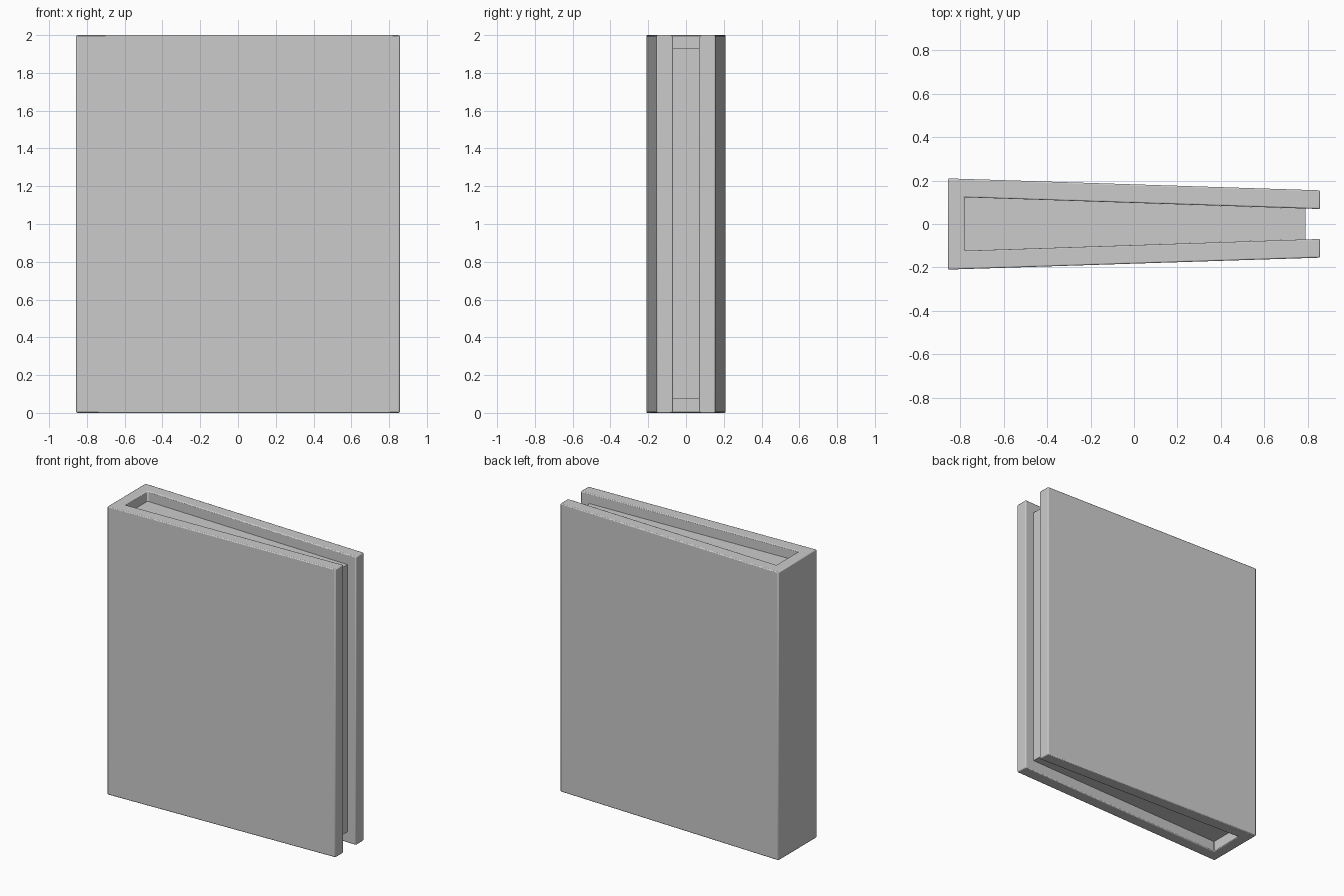
import bpy
import bmesh

cube = bpy.data.objects.get("Cube")
if cube:
    bpy.data.objects.remove(cube, do_unlink=True)

grey = bpy.data.materials.new("plain grey")
grey.use_nodes = True
colour = (0.6, 0.6, 0.6, 1)
grey.diffuse_color = colour
grey.node_tree.nodes["Principled BSDF"].inputs["Base Color"].default_value = colour


def prism(name, outline, bottom, top, bevel=0):
    """Extrude a plan outline upwards, with optional softened edges."""
    bm = bmesh.new()
    base = bm.faces.new([bm.verts.new((x, y, bottom)) for x, y in outline])
    new = bmesh.ops.extrude_face_region(bm, geom=[base])["geom"]
    verts = [v for v in new if isinstance(v, bmesh.types.BMVert)]
    bmesh.ops.translate(bm, verts=verts, vec=(0, 0, top - bottom))
    bmesh.ops.recalc_face_normals(bm, faces=bm.faces)
    mesh = bpy.data.meshes.new(name)
    bm.to_mesh(mesh)
    bm.free()
    mesh.materials.append(grey)
    obj = bpy.data.objects.new(name, mesh)
    bpy.context.collection.objects.link(obj)
    if bevel:
        mod = obj.modifiers.new("soft_edges", 'BEVEL')
        mod.width = bevel
        mod.segments = 2
        mod.limit_method = 'ANGLE'
        bpy.ops.object.select_all(action='DESELECT')
        obj.select_set(True)
        bpy.context.view_layer.objects.active = obj
        bpy.ops.object.shade_smooth_by_angle(angle=0.7)
    return obj


def mirrored(half):
    """Complete a symmetric outline from its back half."""
    return half + [(x, -y) for x, y in reversed(half)]


# Wrap-around cover: spine on the right, boards narrowing to the open edge
prism("book_cover", mirrored([(-0.78, 0.123), (0.857, 0.069), (0.857, 0.155), (-0.857, 0.21)][::-1]),
      0, 2, bevel=0.006)

# Wedge-shaped page block, set in from the cover at top, bottom and open edge
prism("page_block", mirrored([(-0.78, 0.123), (0.79, 0.071)]), 0.075, 1.93)
